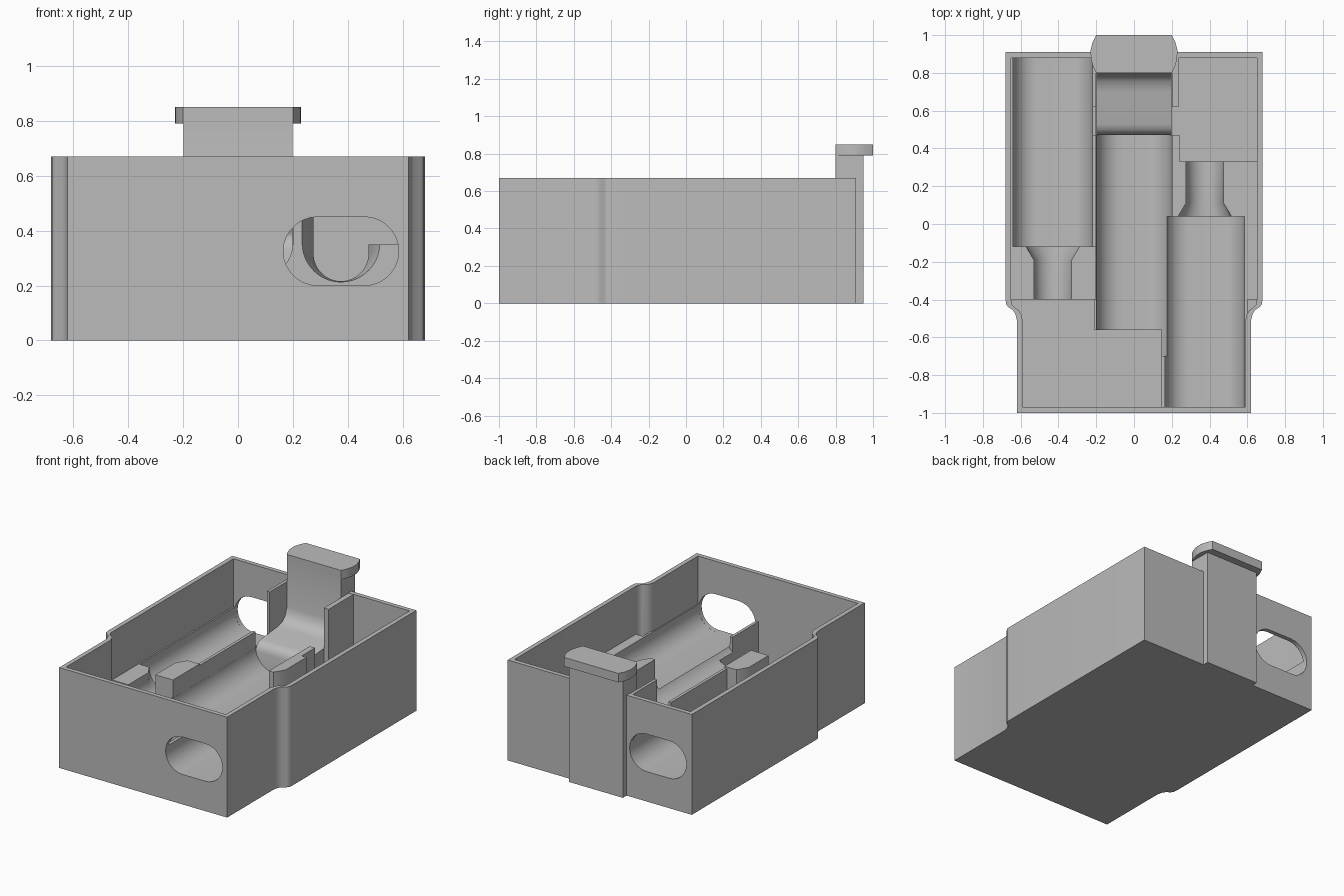
import bpy
import bmesh
import math

cube = bpy.data.objects.get("Cube")
if cube:
    bpy.data.objects.remove(cube)

grey = bpy.data.materials.new("plain_grey")
grey.use_nodes = True
grey.diffuse_color = (0.5, 0.5, 0.5, 1)
grey.node_tree.nodes["Principled BSDF"].inputs["Base Color"].default_value = (0.5, 0.5, 0.5, 1)


def loft(name, a, b):
    """Closed solid between two matching loops of 3D points."""
    bm = bmesh.new()
    va, vb = ([bm.verts.new(p) for p in loop] for loop in (a, b))
    bm.faces.new(va)
    bm.faces.new(vb)
    for i in range(len(va)):
        j = (i + 1) % len(va)
        bm.faces.new((va[i], va[j], vb[j], vb[i]))
    bmesh.ops.recalc_face_normals(bm, faces=bm.faces)
    mesh = bpy.data.meshes.new(name)
    bm.to_mesh(mesh)
    bm.free()
    mesh.materials.append(grey)
    ob = bpy.data.objects.new(name, mesh)
    bpy.context.collection.objects.link(ob)
    return ob


def upright(name, outline, z0, z1):
    return loft(name, [(x, y, z0) for x, y in outline], [(x, y, z1) for x, y in outline])


def box(name, x0, x1, y0, y1, z0, z1):
    return upright(name, [(x0, y0), (x1, y0), (x1, y1), (x0, y1)], z0, z1)


def combine(target, tool, operation):
    """Apply a boolean and discard the tool."""
    mod = target.modifiers.new("cut", "BOOLEAN")
    mod.operation, mod.object, mod.solver = operation, tool, "EXACT"
    bpy.context.view_layer.objects.active = target
    bpy.ops.object.modifier_apply(modifier=mod.name)
    bpy.data.objects.remove(tool)


def arc(cx, cz, r, start, end, n=14):
    return [(cx + r * math.cos(math.radians(start + (end - start) * i / n)),
             cz + r * math.sin(math.radians(start + (end - start) * i / n)))
            for i in range(n + 1)]


def trough(cx, half, r, bottom, top=1.0):
    """Round-bottomed open channel section."""
    return (arc(cx - half + r, bottom + r, r, 180, 270) + arc(cx + half - r, bottom + r, r, 271, 360)
            + [(cx + half, top), (cx - half, top)])


def along_y(name, pa, y0, y1, pb=None):
    return loft(name, [(x, y0, z) for x, z in pa], [(x, y1, z) for x, z in (pb or pa)])


# Stepped case outline, half of it mirrored
def case_outline(t):
    half = [(0.62 - t, -1 + t), (0.62 - t, -0.51), (0.627 - t, -0.48), (0.64 - t, -0.456),
            (0.665 - t, -0.44), (0.677 - t, -0.425), (0.68 - t, -0.4), (0.68 - t, 0.91 - t)]
    return half + [(-x, y) for x, y in reversed(half)]


# Open case with a slot at each end
case = upright("case", case_outline(0), 0, 0.67)
combine(case, upright("hollow", case_outline(0.03), 0.03, 1), "DIFFERENCE")
for cx, y in ((0.375, -1), (-0.43, 0.9)):
    slot = arc(cx - 0.085, 0.325, 0.125, 90, 270) + arc(cx + 0.085, 0.325, 0.125, -90, 90)
    combine(case, along_y("slot", slot, y - 0.1, y + 0.1), "DIFFERENCE")

# Solid tray holding three channels, with raised dividers
tray = box("tray", -0.66, -0.2, -0.4, 0.89, 0.02, 0.35)
for b in ((-0.21, 0.21, -0.56, 0.47, 0.02, 0.35),
          (0.145, 0.6, -0.98, -0.39, 0.02, 0.35),
          (0.145, 0.66, -0.4, 0.33, 0.02, 0.35),
          (-0.33, -0.2, -0.4, -0.12, 0.2, 0.47),
          (-0.23, -0.2, -0.13, 0.47, 0.2, 0.46),
          (0.19, 0.275, 0.04, 0.33, 0.2, 0.47),
          (0.19, 0.24, 0.3, 0.47, 0.02, 0.47)):
    combine(tray, box("block", *b), "UNION")

# Channels, then the tapered mouths and narrow necks
wide = 0.21
cuts = [along_y("channel", trough(-0.43, wide, 0.125, 0.2), -0.12, 1),
        along_y("channel", trough(0.375, wide, 0.125, 0.2), -1.1, 0.04),
        along_y("channel", trough(0, 0.2, 0.14, 0.22), -0.7, 0.6)]
for cx, y, s in ((-0.43, -0.12, -1), (0.375, 0.04, 1)):
    cuts.append(along_y("mouth", trough(cx, 0.142, 0.142, 0.213), y - s * 0.001, y + s * 0.07,
                        trough(cx, 0.1, 0.1, 0.216)))
    cuts.append(along_y("neck", trough(cx, 0.1, 0.1, 0.216), y + s * 0.06, y + s * 0.4))
for cut in cuts:
    combine(tray, cut, "DIFFERENCE")

# Upright guides beside the clip
box("left_guide", 0.2, 0.235, 0.62, 0.89, 0.02, 0.668)
box("right_guide", -0.22, -0.2, 0.62, 0.89, 0.2, 0.668)

# Clip with a curved foot
side = [(0.95, 0), (0.95, 0.84), (0.8, 0.84), (0.8, 0.5), (0.785, 0.45), (0.755, 0.42),
        (0.7, 0.405), (0.53, 0.39), (0.5, 0.38), (0.48, 0.36), (0.47, 0.33), (0.47, 0)]
clip = loft("clip", [(-0.199, y, z) for y, z in side], [(0.199, y, z) for y, z in side])

# Overhanging clip head
head = [(0.2, 0.8), (0.215, 0.83), (0.228, 0.87), (0.23, 0.92), (0.22, 0.96), (0.2, 1.0)]
clip_head = upright("clip_head", head + [(-x, y) for x, y in reversed(head)], 0.79, 0.85)

for ob in (case, tray, clip, clip_head):
    bpy.ops.object.select_all(action="DESELECT")
    ob.select_set(True)
    bpy.context.view_layer.objects.active = ob
    bpy.ops.object.shade_smooth_by_angle(angle=math.radians(32))
